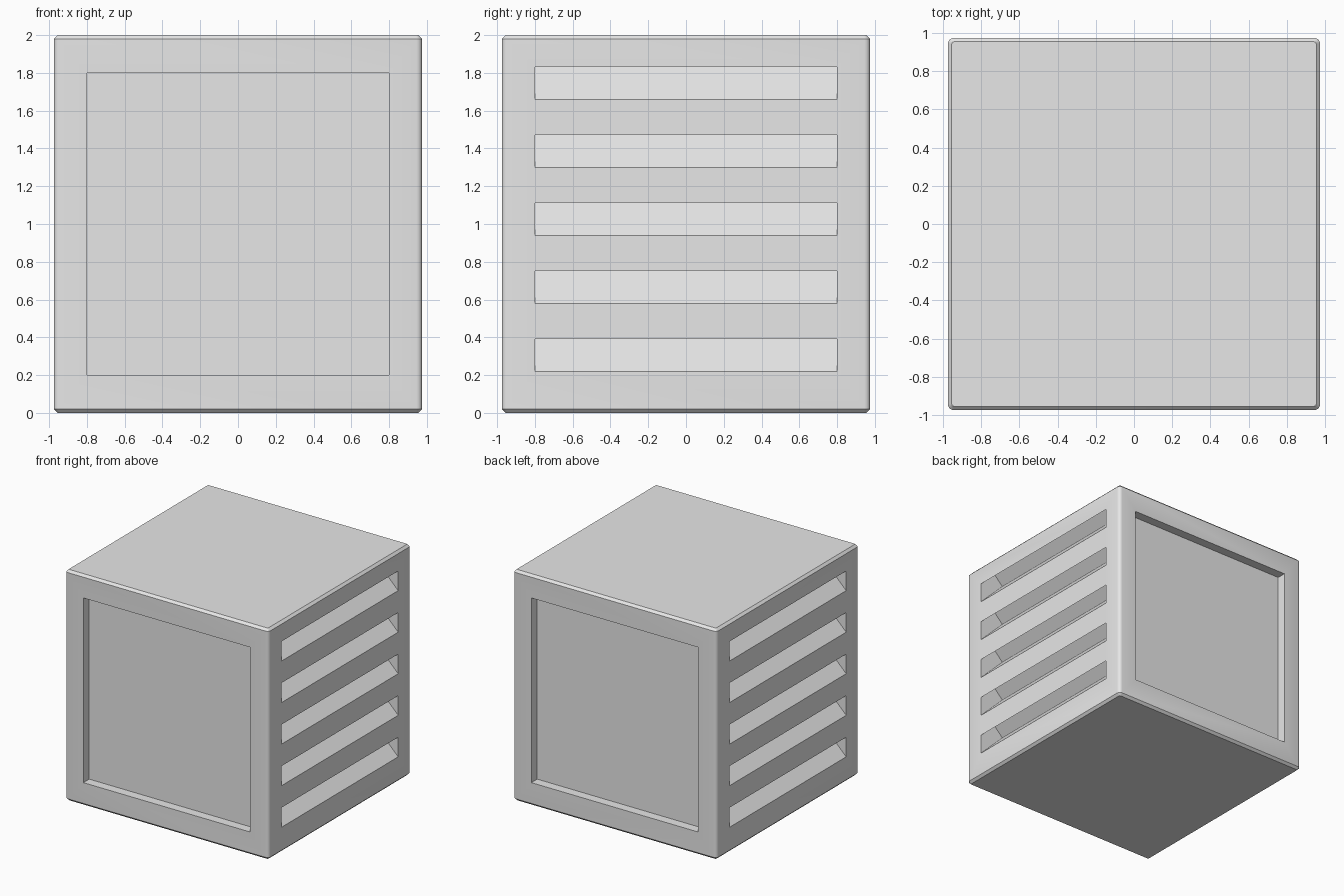
import bpy
import bmesh
import math
from mathutils import Matrix

old = bpy.data.objects.get("Cube")
if old:
    bpy.data.objects.remove(old, do_unlink=True)

SIDE = 1.95      # width and depth of the body
HEIGHT = 2.0
OPEN = 1.6       # size of the panels and length of the vents
HALF = SIDE / 2

grey = bpy.data.materials.new("light_grey")
grey.use_nodes = True
grey.diffuse_color = (0.8, 0.8, 0.8, 1)
grey.node_tree.nodes["Principled BSDF"].inputs["Base Color"].default_value = (0.8, 0.8, 0.8, 1)


def make_object(name, bm):
    mesh = bpy.data.meshes.new(name)
    bmesh.ops.recalc_face_normals(bm, faces=bm.faces)
    bm.to_mesh(mesh)
    bm.free()
    mesh.materials.append(grey)
    obj = bpy.data.objects.new(name, mesh)
    bpy.context.collection.objects.link(obj)
    return obj


def add_box(bm, size, centre):
    matrix = Matrix.Translation(centre) @ Matrix.Diagonal((*size, 1))
    bmesh.ops.create_cube(bm, size=1, matrix=matrix)


def add_prism(bm, profile, half_length):
    # Extrude an x-z profile along y
    ends = [[bm.verts.new((x, y, z)) for x, z in profile] for y in (-half_length, half_length)]
    for end in ends:
        bm.faces.new(end)
    count = len(profile)
    for i in range(count):
        j = (i + 1) % count
        bm.faces.new((ends[0][i], ends[0][j], ends[1][j], ends[1][i]))


# Body: rounded upright edges, flat chamfer round the top and bottom
bm = bmesh.new()
add_box(bm, (SIDE, SIDE, HEIGHT), (0, 0, HEIGHT / 2))
upright = [e for e in bm.edges if abs(e.verts[0].co.z - e.verts[1].co.z) > 1]
bmesh.ops.bevel(bm, geom=upright, offset=0.03, segments=4, profile=0.5, affect='EDGES')
rims = [e for e in bm.edges if abs(e.verts[0].co.z - e.verts[1].co.z) < 0.01]
bmesh.ops.bevel(bm, geom=rims, offset=0.02, segments=1, affect='EDGES')
body = make_object("vented_crate", bm)

# Cutter for the front and back panels and the slanted vents
bm = bmesh.new()
for side in (-1, 1):
    add_box(bm, (OPEN, 0.26, OPEN), (0, side * (HALF + 0.05), HEIGHT / 2))
    for row in range(5):
        z = 0.22 + 0.36 * row
        profile = [(HALF + 0.05, z - 0.05), (HALF - 0.23, z + 0.23),
                   (HALF - 0.145, z + 0.315), (HALF + 0.05, z + 0.12)]
        add_prism(bm, [(side * x, h) for x, h in profile], OPEN / 2)
cutter = make_object("recess_cutter", bm)
cutter.hide_render = True

# Cut the recesses, then drop the cutter
cut = body.modifiers.new("recesses", 'BOOLEAN')
cut.operation = 'DIFFERENCE'
cut.solver = 'EXACT'
cut.object = cutter
bpy.ops.object.select_all(action='DESELECT')
body.select_set(True)
bpy.context.view_layer.objects.active = body
bpy.ops.object.modifier_apply(modifier=cut.name)
bpy.data.objects.remove(cutter, do_unlink=True)
bpy.ops.object.shade_smooth_by_angle(angle=math.radians(30))
